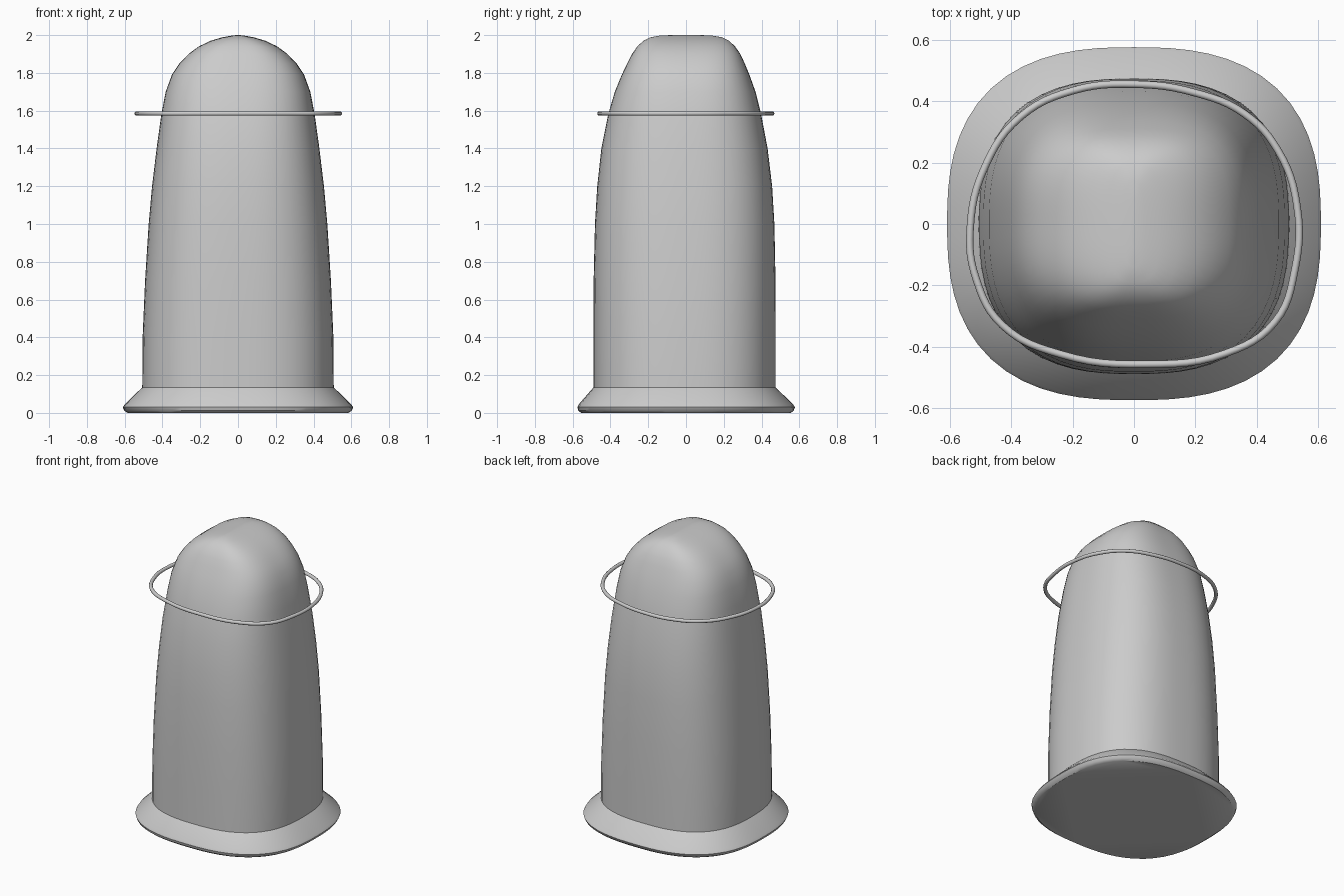
import bpy, bmesh, math

if "Cube" in bpy.data.objects:
    bpy.data.objects.remove(bpy.data.objects["Cube"])

SEGS = 64


def section(bm, z, hx, front, back, n):
    # rounded-square outline at height z
    ring = []
    for i in range(SEGS):
        t = 2 * math.pi * i / SEGS
        c, s = math.cos(t), math.sin(t)
        r = (abs(c) ** n + abs(s) ** n) ** (-1 / n)
        hy = back if s > 0 else front
        ring.append(bm.verts.new((hx * r * c, hy * r * s, z)))
    return ring


def loft(name, rows, cap_bottom=False, cap_top=False):
    bm = bmesh.new()
    rings = [section(bm, *row) for row in rows]
    for a, b in zip(rings, rings[1:]):
        for i in range(SEGS):
            j = (i + 1) % SEGS
            bm.faces.new((a[i], a[j], b[j], b[i]))
    if cap_bottom:
        bm.faces.new(rings[0][::-1])
    if cap_top:
        bm.faces.new(rings[-1])
    me = bpy.data.meshes.new(name)
    bm.to_mesh(me)
    bm.free()
    ob = bpy.data.objects.new(name, me)
    bpy.context.collection.objects.link(ob)
    bpy.ops.object.select_all(action='DESELECT')
    ob.select_set(True)
    bpy.context.view_layer.objects.active = ob
    bpy.ops.object.shade_smooth_by_angle(angle=math.radians(35))
    return ob


# tapered body with a domed top: z, half width, front depth, back depth, squareness
loft("body", [
    (0.135, 0.507, 0.49, 0.475, 2.6),
    (0.40, 0.505, 0.49, 0.475, 2.6),
    (0.70, 0.492, 0.489, 0.474, 2.6),
    (1.00, 0.473, 0.482, 0.468, 2.6),
    (1.20, 0.455, 0.470, 0.456, 2.6),
    (1.40, 0.431, 0.448, 0.432, 2.65),
    (1.58, 0.406, 0.412, 0.398, 2.7),
    (1.70, 0.383, 0.377, 0.368, 2.8),
    (1.79, 0.350, 0.340, 0.336, 2.9),
    (1.85, 0.310, 0.311, 0.311, 3.0),
    (1.90, 0.262, 0.286, 0.288, 3.1),
    (1.94, 0.208, 0.258, 0.260, 3.2),
    (1.97, 0.145, 0.225, 0.228, 3.2),
    (1.988, 0.085, 0.190, 0.193, 3.0),
    (1.997, 0.035, 0.140, 0.140, 2.6),
    (2.00, 0.010, 0.080, 0.080, 2.2),
], cap_top=True)

# flared skirt at the foot
loft("base_flare", [
    (0.0, 0.585, 0.555, 0.555, 2.6),
    (0.012, 0.602, 0.570, 0.570, 2.6),
    (0.03, 0.610, 0.575, 0.577, 2.6),
    (0.045, 0.600, 0.568, 0.567, 2.6),
    (0.135, 0.507, 0.490, 0.475, 2.6),
], cap_bottom=True)

# thin, slightly irregular wire ring round the shoulders
pts = [(0, 0.456), (0.2, 0.428), (0.36, 0.36), (0.47, 0.24), (0.532, 0.06),
       (0.525, -0.15), (0.46, -0.32), (0.30, -0.422), (0.04, -0.458),
       (-0.24, -0.425), (-0.43, -0.33), (-0.515, -0.18), (-0.535, -0.02),
       (-0.485, 0.19), (-0.37, 0.35), (-0.2, 0.435)]
cu = bpy.data.curves.new("shoulder_ring", 'CURVE')
cu.dimensions = '3D'
cu.bevel_depth = 0.012
cu.bevel_resolution = 3
cu.resolution_u = 6
sp = cu.splines.new('BEZIER')
sp.bezier_points.add(len(pts) - 1)
for bp, (x, y) in zip(sp.bezier_points, pts):
    bp.co = (x, y, 1.585)
    bp.handle_left_type = bp.handle_right_type = 'AUTO'
sp.use_cyclic_u = True
sp.use_smooth = True
ring = bpy.data.objects.new("shoulder_ring", cu)
bpy.context.collection.objects.link(ring)
